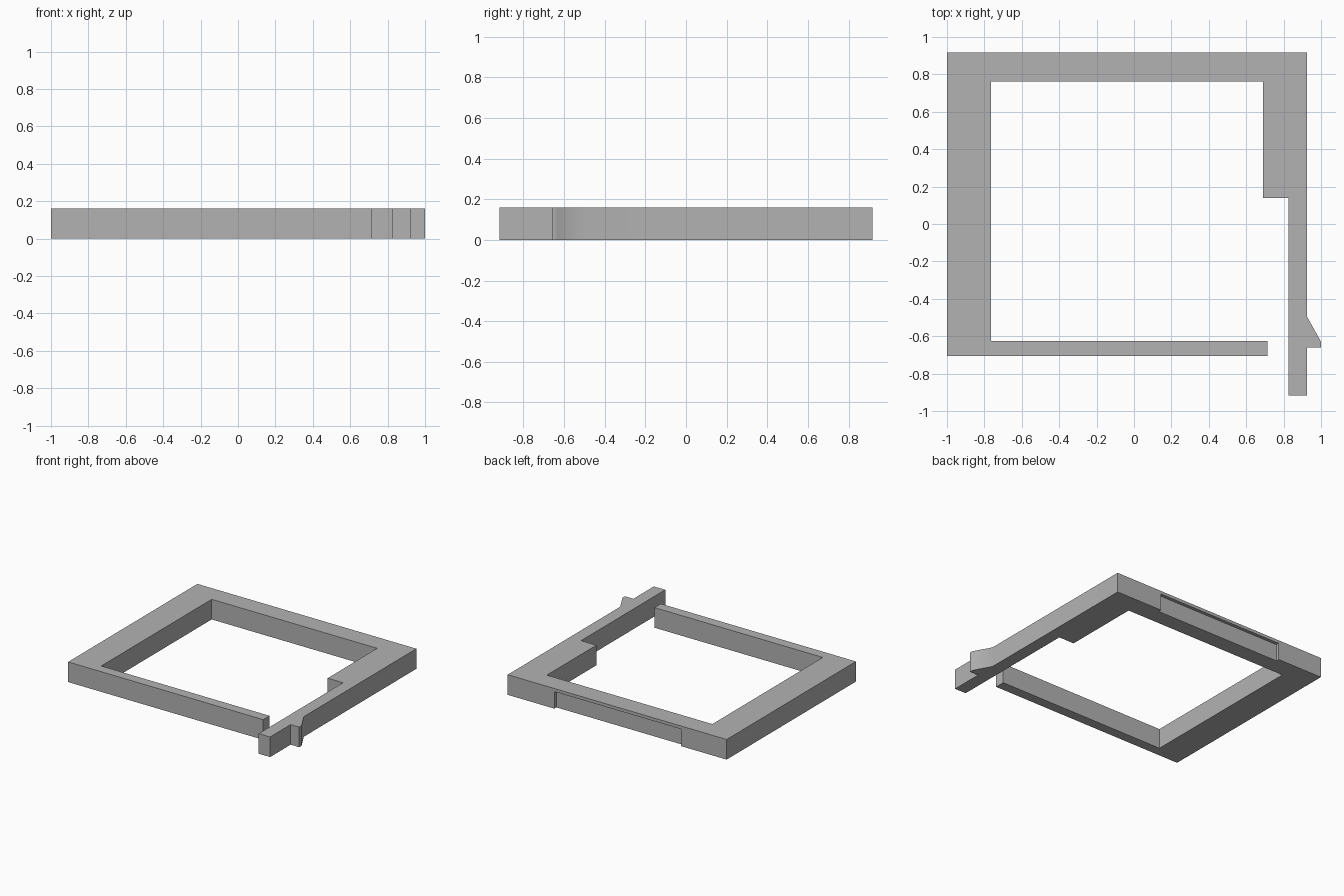
import bpy, bmesh, math

cube = bpy.data.objects.get("Cube")
if cube:
    bpy.data.objects.remove(cube, do_unlink=True)

HEIGHT = 0.16
BACK = 0.918

grey = bpy.data.materials.new("plain_grey")
grey.use_nodes = True
colour = (0.45, 0.45, 0.45, 1)
grey.diffuse_color = colour
grey.node_tree.nodes["Principled BSDF"].inputs["Base Color"].default_value = colour


def extrude_outline(name, outline, bottom, top):
    """Turn a flat outline into a solid of constant height."""
    bm = bmesh.new()
    face = bm.faces.new([bm.verts.new((x, y, bottom)) for x, y in outline])
    new = bmesh.ops.extrude_face_region(bm, geom=[face])["geom"]
    bmesh.ops.translate(bm, vec=(0, 0, top - bottom),
                        verts=[v for v in new if isinstance(v, bmesh.types.BMVert)])
    bmesh.ops.recalc_face_normals(bm, faces=bm.faces)
    mesh = bpy.data.meshes.new(name)
    bm.to_mesh(mesh)
    bm.free()
    obj = bpy.data.objects.new(name, mesh)
    bpy.context.collection.objects.link(obj)
    mesh.materials.append(grey)
    return obj


# Open frame with a spring arm and its hook on the left side
frame = extrude_outline("latch_frame", [
    (-1, BACK), (-1, -0.705), (0.715, -0.705), (0.715, -0.625),   # front rail
    (-0.765, -0.625), (-0.765, 0.762), (0.69, 0.762),             # opening
    (0.69, 0.14), (0.825, 0.14), (0.825, -BACK), (0.925, -BACK),  # spring arm
    (0.925, -0.66), (1, -0.66), (1, -0.63), (0.925, -0.495),      # hook
    (0.925, BACK)], 0, HEIGHT)

# Shallow recess in the back, open below, with a thin lip above
depth = 0.026
cutter = extrude_outline("recess_cutter", [
    (-0.6, BACK - depth), (0.515, BACK - depth),
    (0.515, BACK + 0.1), (-0.6, BACK + 0.1)], -0.1, HEIGHT - 0.025)
cutter.hide_render = True

bpy.ops.object.select_all(action="DESELECT")
frame.select_set(True)
bpy.context.view_layer.objects.active = frame
cut = frame.modifiers.new("recess", "BOOLEAN")
cut.operation = "DIFFERENCE"
cut.solver = "EXACT"
cut.object = cutter
bpy.ops.object.modifier_apply(modifier=cut.name)
bpy.data.objects.remove(cutter, do_unlink=True)

# Soft shading over the hook's ramp, crisp edges elsewhere
bpy.ops.object.shade_smooth_by_angle(angle=math.radians(40))
weighted = frame.modifiers.new("weighted_normals", "WEIGHTED_NORMAL")
weighted.keep_sharp = True
